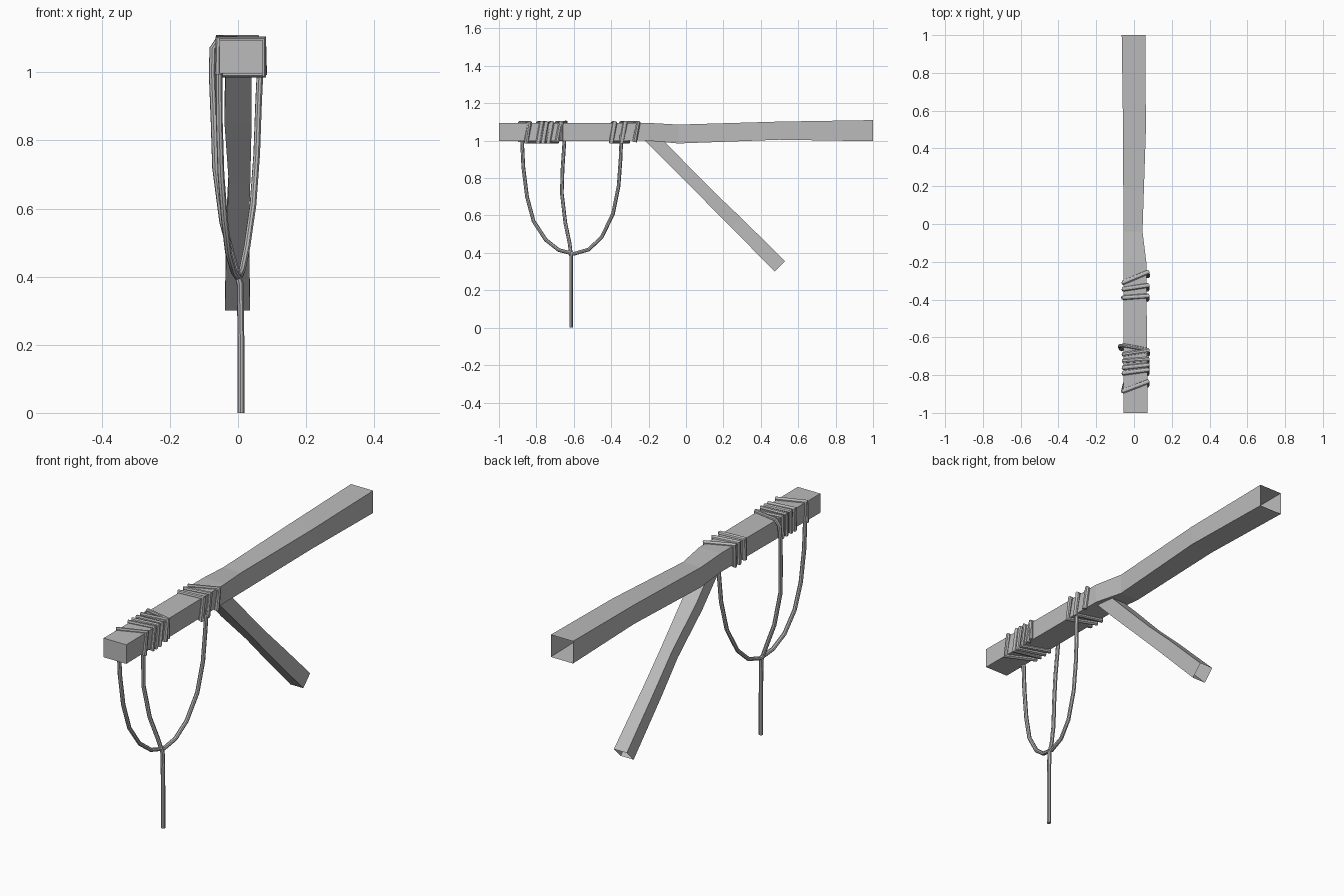
import bpy, bmesh
from mathutils import Vector

cube = bpy.data.objects.get("Cube")
if cube:
    bpy.data.objects.remove(cube, do_unlink=True)

# One plain grey for timber and rope
grey = bpy.data.materials.new("plain_grey")
grey.use_nodes = True
grey.diffuse_color = (0.5, 0.5, 0.5, 1)
grey.node_tree.nodes["Principled BSDF"].inputs["Base Color"].default_value = (0.5, 0.5, 0.5, 1)


def timber(name, sections, up, cap_start):
    """Four-sided tube; section = (y, z, left, right, low, high), low/high along 'up'."""
    bm = bmesh.new()
    rings = []
    for y, z, left, right, low, high in sections:
        corners = [(left, low), (right, low), (right, high), (left, high)]
        rings.append([bm.verts.new(Vector((x, y, z)) + up * h) for x, h in corners])
    for a, b in zip(rings, rings[1:]):
        for i in range(4):
            j = (i + 1) % 4
            bm.faces.new((a[i], a[j], b[j], b[i]))
    if cap_start:
        bm.faces.new(rings[0][::-1])
    bmesh.ops.recalc_face_normals(bm, faces=bm.faces[:])
    mesh = bpy.data.meshes.new(name)
    bm.to_mesh(mesh)
    bm.free()
    mesh.materials.append(grey)
    bpy.context.collection.objects.link(bpy.data.objects.new(name, mesh))


def rope(name, points, radius):
    """Round rope through the points, turned into a mesh."""
    curve = bpy.data.curves.new(name, "CURVE")
    curve.dimensions = "3D"
    curve.bevel_depth = radius
    curve.bevel_resolution = 2
    curve.use_fill_caps = True
    spline = curve.splines.new("POLY")
    spline.points.add(len(points) - 1)
    for p, co in zip(spline.points, points):
        p.co = (*co, 1)
    curve.materials.append(grey)
    obj = bpy.data.objects.new(name, curve)
    bpy.context.collection.objects.link(obj)
    bpy.ops.object.select_all(action="DESELECT")
    obj.select_set(True)
    bpy.context.view_layer.objects.active = obj
    bpy.ops.object.convert(target="MESH")
    bpy.ops.object.shade_smooth_by_angle()


# Hewn beam, closed in front and open behind
timber("beam", [
    (-1, 1, -.055, .072, -.003, .094),
    (-.2, 1, -.055, .065, 0, .095),
    (-.04, 1, -.056, .045, -.015, .086),
    (.5, 1, -.058, .063, .005, .102),
    (1, 1, -.065, .06, -.003, .11),
], Vector((0, 0, 1)), True)

# Diagonal brace, open at its foot
timber("brace", [
    (-.2, 1.03, -.036, .04, -.035, .036),
    (-.05, .88, -.04, .04, -.036, .034),
    (.13, .70, -.027, .036, -.036, .032),
    (.27, .56, -.034, .032, -.037, .037),
    (.502, .328, -.038, .035, -.039, .039),
], Vector((0, 1, 1)).normalized(), False)

# Rope turns around the beam, given as (y on the left edge, y on the right edge)
LEFT, RIGHT, LOW, HIGH = -.056, .073, .993, 1.096


def turns(pairs):
    path = []
    for a, b in pairs:
        path += [(LEFT, a, LOW), (LEFT, a, HIGH), (RIGHT, b, HIGH), (RIGHT, b - .02, LOW)]
    return path


rope("front_wrap", turns([(-.885, -.835), (-.79, -.772), (-.76, -.745),
                          (-.725, -.715), (-.69, -.67)]), .0125)
rope("rear_wrap", turns([(-.39, -.38), (-.345, -.325), (-.31, -.255)]), .0125)

# Hanging loop from the front wrap to the rear wrap
rope("hanging_loop", [
    (-.056, -.878, 1.03), (-.055, -.87, .86), (-.05, -.85, .7), (-.04, -.815, .57),
    (-.028, -.75, .47), (-.012, -.68, .415), (.002, -.6, .395), (.012, -.52, .418),
    (.026, -.45, .485), (.044, -.39, .61), (.055, -.36, .76), (.06, -.35, .9),
    (.066, -.345, 1.03),
], .01)

# Middle strand over the beam, ending in the tail
rope("middle_strand", [
    (.073, -.668, 1.0), (.073, -.666, HIGH), (-.055, -.642, HIGH + .003), (-.074, -.645, 1.07),
    (-.076, -.65, 1.0), (-.07, -.66, .85), (-.066, -.664, .72), (-.045, -.645, .56),
    (-.015, -.622, .45), (.006, -.614, .38), (.009, -.614, .2), (.009, -.614, 0),
], .01)
